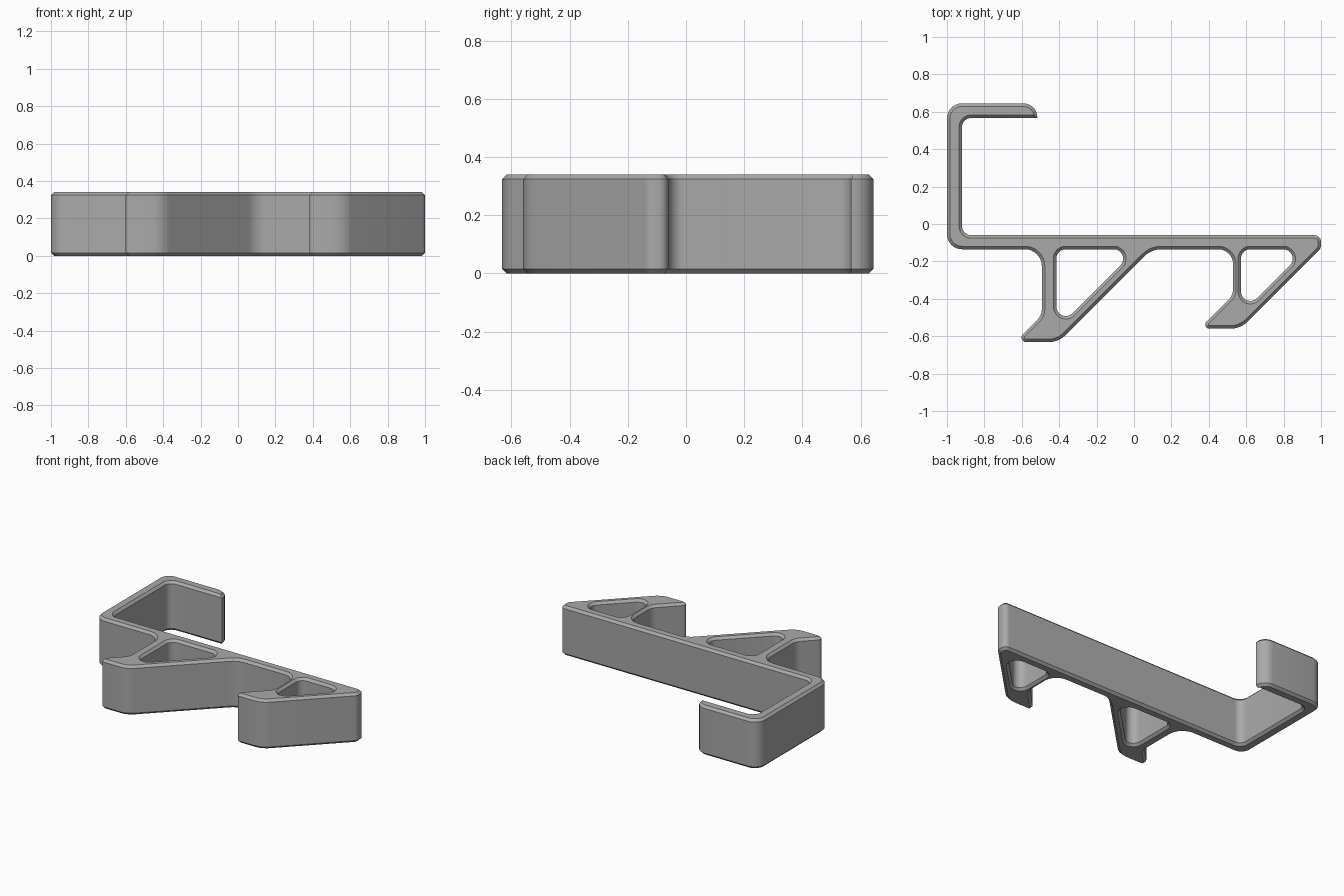
import bpy, bmesh, math
from mathutils import Vector

if "Cube" in bpy.data.objects:
    bpy.data.objects.remove(bpy.data.objects["Cube"])

HEIGHT, CHAMFER = 0.34, 0.016


def rounded(corners, steps=8):
    """Counter-clockwise outline from (x, y, radius) corners."""
    pts = []
    n = len(corners)
    for i, (x, y, r) in enumerate(corners):
        p = Vector((x, y))
        if r == 0:
            pts.append(p)
            continue
        a = (Vector(corners[i - 1][:2]) - p).normalized()
        b = (Vector(corners[(i + 1) % n][:2]) - p).normalized()
        half = a.angle(b) / 2
        centre = p + (a + b).normalized() * (r / math.sin(half))
        start = p + a * (r / math.tan(half)) - centre
        end = p + b * (r / math.tan(half)) - centre
        a0 = math.atan2(start.y, start.x)
        sweep = math.atan2(start.x * end.y - start.y * end.x, start.dot(end))
        for k in range(steps + 1):
            t = a0 + sweep * k / steps
            pts.append(centre + Vector((math.cos(t), math.sin(t))) * r)
    return pts


def offset(pts, d):
    """Mitred offset; positive moves left of the travel direction."""
    out = []
    n = len(pts)
    for i, p in enumerate(pts):
        u = (p - pts[i - 1]).normalized()
        v = (pts[(i + 1) % n] - p).normalized()
        nu, nv = Vector((-u.y, u.x)), Vector((-v.y, v.x))
        out.append(p + (nu + nv) * (d / (1 + nu.dot(nv))))
    return out


# Outer profile: clamp hook, long bar and two barbed legs
outline = rounded([
    (-1.0, 0.645, 0.08), (-1.0, -0.135, 0.08),
    (-0.493, -0.135, 0.09), (-0.493, -0.488, 0.08),
    (-0.637, -0.632, 0.025), (-0.404, -0.632, 0.13),
    (0.093, -0.135, 0.13),
    (0.53, -0.135, 0.08), (0.53, -0.38, 0.08),
    (0.35, -0.56, 0.022), (0.57, -0.56, 0.14),
    (1.0, -0.13, 0.04), (1.0, -0.06, 0.035),
    (-0.92, -0.06, 0.05), (-0.92, 0.567, 0.05),
    (-0.517, 0.567, 0), (-0.517, 0.645, 0.074),
])


# Triangular windows behind each leg
def window(left, top, intercept):
    return rounded([(left, top, 0.05), (left, left + intercept, 0.05),
                    (top - intercept, top, 0.05)])


loops = [(outline, CHAMFER),
         (window(-0.415, -0.135, -0.148), -CHAMFER),
         (window(0.572, -0.135, -1.054), -CHAMFER)]

bm = bmesh.new()
cap_edges = {0: [], 3: []}
for pts, d in loops:
    inner = offset(pts, d)
    levels = [(inner, 0), (pts, CHAMFER), (pts, HEIGHT - CHAMFER), (inner, HEIGHT)]
    rings = [[bm.verts.new((p.x, p.y, z)) for p in ring] for ring, z in levels]
    n = len(pts)
    # Walls with chamfered rims
    for lo, hi in zip(rings, rings[1:]):
        for i in range(n):
            j = (i + 1) % n
            bm.faces.new((lo[i], lo[j], hi[j], hi[i]))
    for k in cap_edges:
        cap_edges[k] += [bm.edges.get((rings[k][i], rings[k][(i + 1) % n]))
                         for i in range(n)]

# Flat top and bottom with the windows left open
for k, edges in cap_edges.items():
    bmesh.ops.triangle_fill(bm, use_beauty=True, edges=edges,
                            normal=(0, 0, 1 if k else -1))
bmesh.ops.recalc_face_normals(bm, faces=bm.faces)

mesh = bpy.data.meshes.new("clip_bracket")
bm.to_mesh(mesh)
bm.free()
bracket = bpy.data.objects.new("clip_bracket", mesh)
bpy.context.collection.objects.link(bracket)

grey = bpy.data.materials.new("grey_plastic")
grey.diffuse_color = (0.4, 0.4, 0.4, 1)
grey.use_nodes = True
grey.node_tree.nodes["Principled BSDF"].inputs["Base Color"].default_value = grey.diffuse_color
mesh.materials.append(grey)

bpy.context.view_layer.objects.active = bracket
bracket.select_set(True)
bpy.ops.object.shade_smooth_by_angle(angle=math.radians(30))
